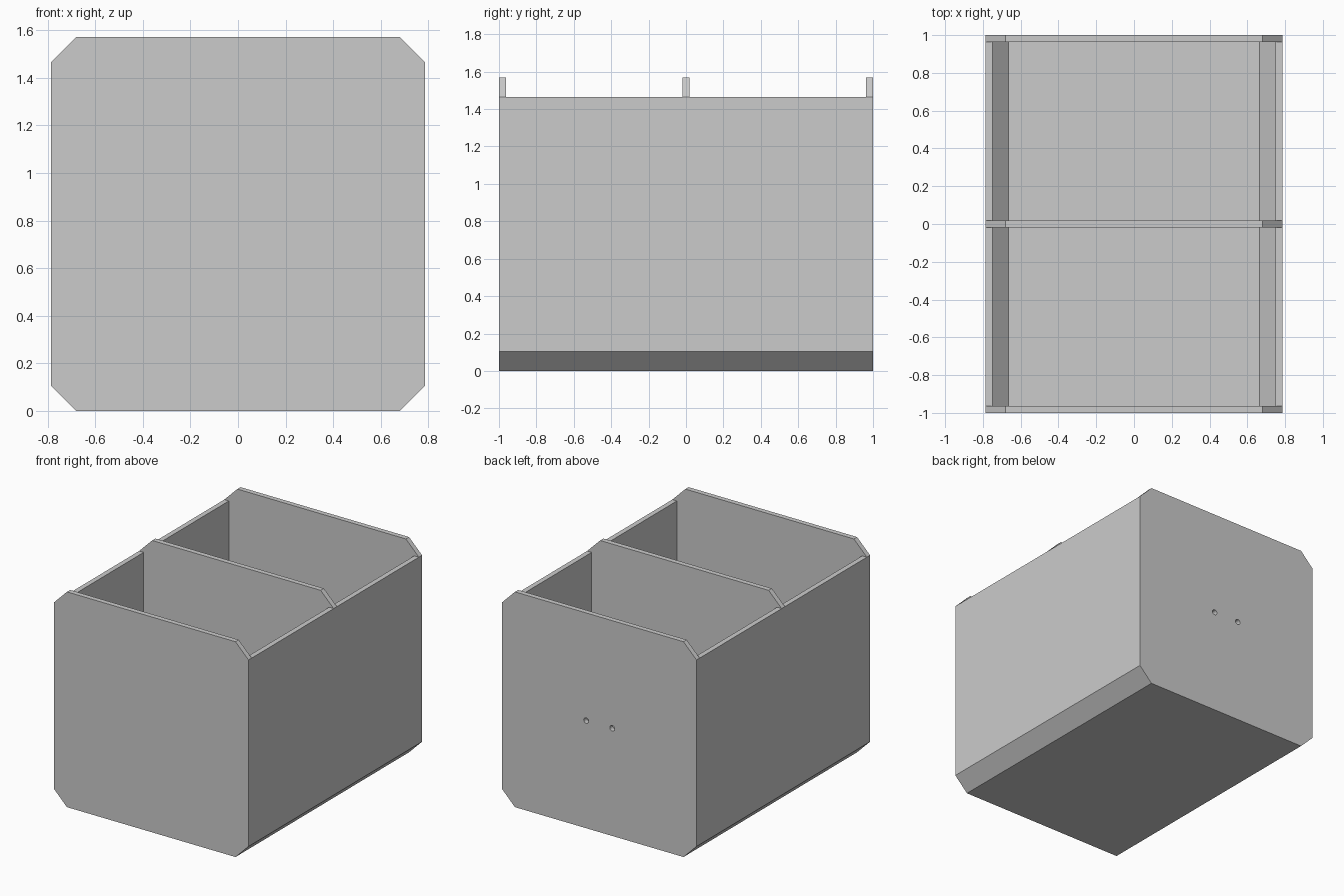
import bpy, bmesh, math

if "Cube" in bpy.data.objects:
    bpy.data.objects.remove(bpy.data.objects["Cube"], do_unlink=True)

HALF_W, HEIGHT, CUT = 0.785, 1.57, 0.105     # octagonal outline
WALL, LENGTH = 0.037, 2.0
INSET = CUT + WALL * math.tan(math.pi / 8)   # corner of the inner outline
RIM = HEIGHT - CUT                           # top of the side walls

grey = bpy.data.materials.new("plain grey")
grey.use_nodes = True
grey.diffuse_color = (0.6, 0.6, 0.6, 1)
grey.node_tree.nodes["Principled BSDF"].inputs["Base Color"].default_value = (0.6, 0.6, 0.6, 1)


def mirrored(right_side):
    """Close a right-hand outline with its mirror image."""
    return right_side + [(-x, z) for x, z in reversed(right_side)]


def prism(name, outline, y0, y1):
    """Extrude an x-z outline along y."""
    bm = bmesh.new()
    face = bm.faces.new([bm.verts.new((x, y0, z)) for x, z in outline])
    moved = bmesh.ops.extrude_face_region(bm, geom=[face])["geom"]
    verts = [v for v in moved if isinstance(v, bmesh.types.BMVert)]
    bmesh.ops.translate(bm, verts=verts, vec=(0, y1 - y0, 0))
    bmesh.ops.recalc_face_normals(bm, faces=bm.faces)
    mesh = bpy.data.meshes.new(name)
    bm.to_mesh(mesh)
    bm.free()
    mesh.materials.append(grey)
    obj = bpy.data.objects.new(name, mesh)
    bpy.context.collection.objects.link(obj)
    return obj


# Right halves of the outlines, from bottom to top
outer = [(HALF_W - CUT, 0), (HALF_W, CUT), (HALF_W, RIM)]
inner = [(HALF_W - INSET, WALL), (HALF_W - WALL, INSET), (HALF_W - WALL, RIM)]
top_corner = [(HALF_W - CUT, HEIGHT)]

# Full octagonal end panels
end = LENGTH / 2
octagon = mirrored(outer + top_corner)
prism("front_panel", octagon, -end, -end + WALL)
back = prism("back_panel", octagon, end - WALL, end)

# Open trough forming floor and side walls
trough = outer + inner[::-1] + [(-x, z) for x, z in inner] + [(-x, z) for x, z in reversed(outer)]
prism("trough", trough, -end + WALL, end - WALL)

# Middle divider, fitted inside the trough and resting on its rim
prism("divider", mirrored(inner + [outer[-1]] + top_corner), -WALL / 2, WALL / 2)

# Two small round holes through the back panel
for x in (-CUT, CUT):
    bpy.ops.mesh.primitive_cylinder_add(vertices=24, radius=0.02, depth=0.2,
                                        location=(x, end, HEIGHT / 2),
                                        rotation=(math.pi / 2, 0, 0))
    cutter = bpy.context.object
    cutter.name = "hole_cutter"
    cutter.hide_render = True
    cutter.data.materials.append(grey)
    hole = back.modifiers.new("hole", "BOOLEAN")
    hole.operation, hole.solver, hole.object = "DIFFERENCE", "EXACT", cutter
    bpy.context.view_layer.objects.active = back
    bpy.ops.object.modifier_apply(modifier=hole.name)
    bpy.data.objects.remove(cutter, do_unlink=True)
